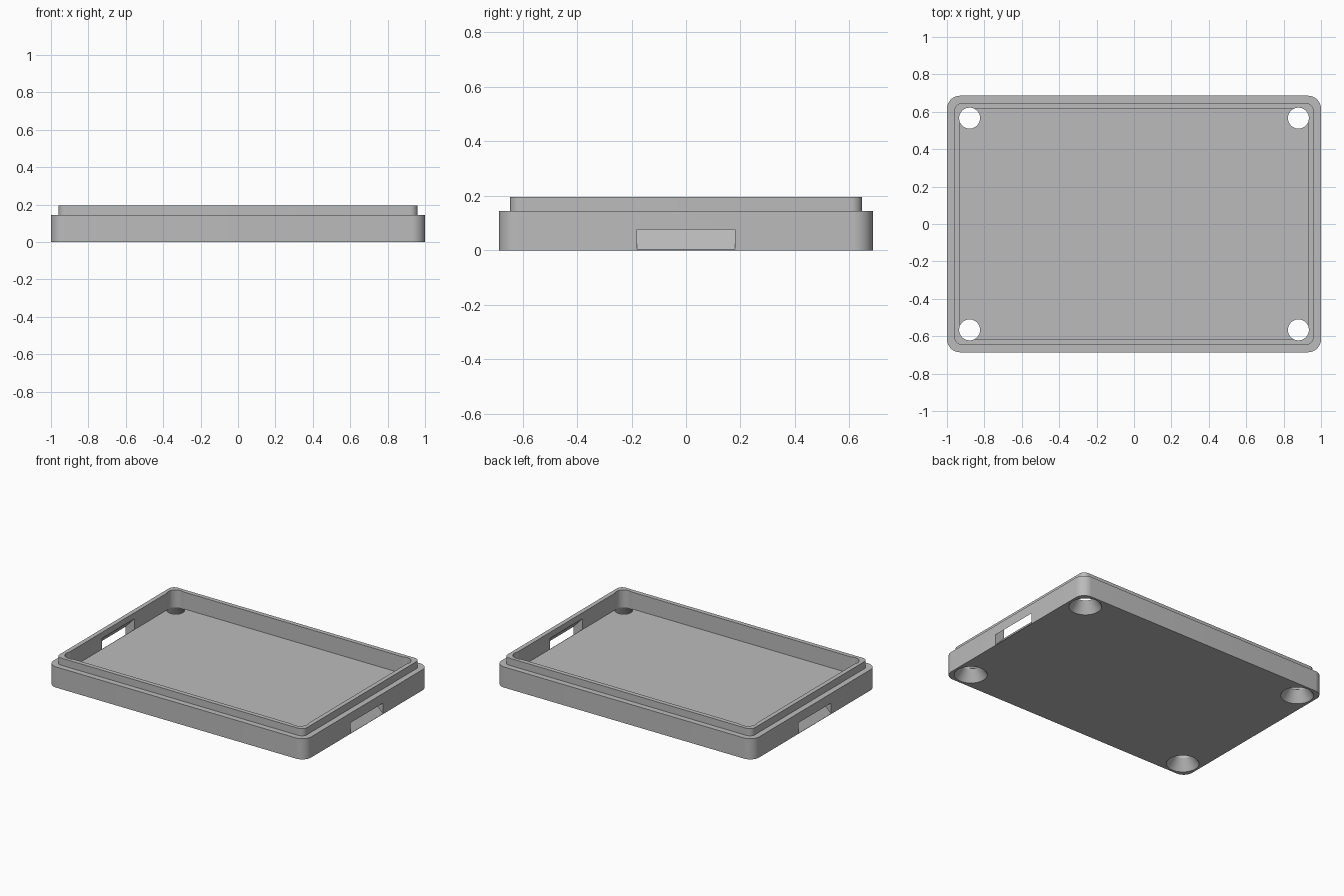
import bpy, bmesh, math
from mathutils import Matrix

if "Cube" in bpy.data.objects:
    bpy.data.objects.remove(bpy.data.objects["Cube"], do_unlink=True)

# Sizes
HALF_X, HALF_Y = 1.0, 0.686
FLOOR, SHOULDER, RIM = 0.077, 0.145, 0.195
HOLE_X, HOLE_Y = 0.879, 0.566

grey = bpy.data.materials.new("plain grey")
grey.use_nodes = True
grey.diffuse_color = (0.5, 0.5, 0.5, 1)
grey.node_tree.nodes["Principled BSDF"].inputs["Base Color"].default_value = (0.5, 0.5, 0.5, 1)


def make_object(name, bm):
    bmesh.ops.recalc_face_normals(bm, faces=bm.faces)
    mesh = bpy.data.meshes.new(name)
    bm.to_mesh(mesh)
    bm.free()
    mesh.materials.append(grey)
    obj = bpy.data.objects.new(name, mesh)
    bpy.context.collection.objects.link(obj)
    return obj


def loft(bm, rings):
    """Skin a list of equal point rings and cap both ends."""
    loops = [[bm.verts.new(p) for p in ring] for ring in rings]
    for a, b in zip(loops, loops[1:]):
        for i in range(len(a)):
            j = (i + 1) % len(a)
            bm.faces.new((a[i], a[j], b[j], b[i]))
    bm.faces.new(loops[0])
    bm.faces.new(loops[-1])


def rounded_rectangle(inset, radius, z, steps=10):
    points = []
    for quarter, (sx, sy) in enumerate([(1, 1), (-1, 1), (-1, -1), (1, -1)]):
        cx = sx * (HALF_X - inset - radius)
        cy = sy * (HALF_Y - inset - radius)
        for k in range(steps + 1):
            a = (quarter + k / steps) * math.pi / 2
            points.append((cx + radius * math.cos(a), cy + radius * math.sin(a), z))
    return points


def circle(cx, cy, radius, z, sides=48):
    return [(cx + radius * math.cos(i * math.tau / sides),
             cy + radius * math.sin(i * math.tau / sides), z) for i in range(sides)]


# Tray: outer wall, stepped lip, cavity and floor in one skin
bm = bmesh.new()
loft(bm, [rounded_rectangle(0, 0.07, 0),
          rounded_rectangle(0, 0.07, SHOULDER),
          rounded_rectangle(0.04, 0.04, SHOULDER),
          rounded_rectangle(0.04, 0.04, RIM),
          rounded_rectangle(0.071, 0.05, RIM),
          rounded_rectangle(0.071, 0.05, FLOOR)])
tray = make_object("tray", bm)

cutters = []
# Countersunk corner holes, wide at the underside
for sx in (-1, 1):
    for sy in (-1, 1):
        bm = bmesh.new()
        x, y = sx * HOLE_X, sy * HOLE_Y
        loft(bm, [circle(x, y, 0.118, -0.02), circle(x, y, 0.056, FLOOR - 0.004),
                  circle(x, y, 0.056, RIM + 0.05)])
        cutters.append(make_object("hole_cutter", bm))

# Slanted slots through both end walls, rising inwards
for side in (-1, 1):
    bm = bmesh.new()
    slope = 1.08
    rings = []
    for y in (-0.179, 0.179):
        ring = []
        for x, base in ((1.05, 0.002), (0.9, 0.002), (0.9, 0.077), (1.05, 0.077)):
            ring.append((side * x, y, base + (1 - x) * slope))
        rings.append(ring)
    loft(bm, rings)
    cutters.append(make_object("slot_cutter", bm))

bpy.ops.object.select_all(action="DESELECT")
tray.select_set(True)
bpy.context.view_layer.objects.active = tray
for cutter in cutters:
    cutter.hide_render = True
    cut = tray.modifiers.new("cut", "BOOLEAN")
    cut.operation = "DIFFERENCE"
    cut.solver = "EXACT"
    cut.object = cutter
    bpy.ops.object.modifier_apply(modifier=cut.name)
for cutter in cutters:
    bpy.data.objects.remove(cutter, do_unlink=True)

bpy.ops.object.shade_smooth_by_angle(angle=math.radians(25))
